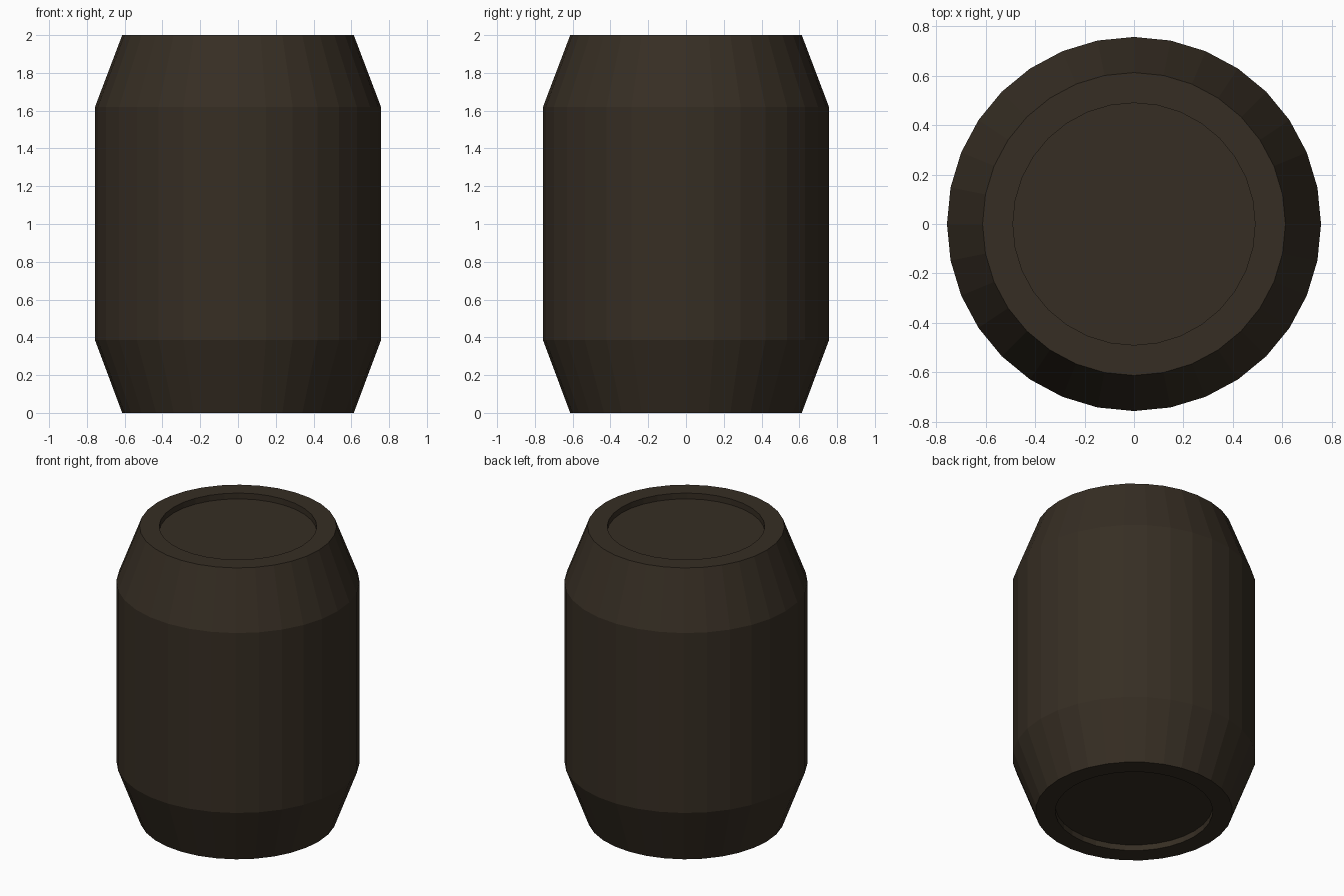
import bpy, bmesh, math

if "Cube" in bpy.data.objects:
    bpy.data.objects.remove(bpy.data.objects["Cube"])

SIDES = 32
# (radius, z) profile from the bottom recess to the top recess
PROFILE = [(0.49, 0.04), (0.49, 0.0), (0.613, 0.0), (0.757, 0.385),
           (0.757, 1.62), (0.613, 2.0), (0.49, 2.0), (0.49, 1.96)]

# Dark brown wood
wood = bpy.data.materials.new("dark_brown_wood")
wood.diffuse_color = (0.037, 0.027, 0.017, 1)
wood.use_nodes = True
wood.node_tree.nodes["Principled BSDF"].inputs["Base Color"].default_value = wood.diffuse_color

# Barrel body: stacked rings bridged with quads, closed by recessed lids
bm = bmesh.new()
rings = []
for r, z in PROFILE:
    rings.append([bm.verts.new((r * math.cos(2 * math.pi * i / SIDES),
                                r * math.sin(2 * math.pi * i / SIDES), z))
                  for i in range(SIDES)])
for a, b in zip(rings, rings[1:]):
    for i in range(SIDES):
        j = (i + 1) % SIDES
        bm.faces.new((a[i], a[j], b[j], b[i]))
bm.faces.new(rings[0][::-1])
bm.faces.new(rings[-1])
bmesh.ops.recalc_face_normals(bm, faces=bm.faces)

mesh = bpy.data.meshes.new("barrel")
bm.to_mesh(mesh)
bm.free()
mesh.materials.append(wood)
bpy.context.collection.objects.link(bpy.data.objects.new("barrel", mesh))
